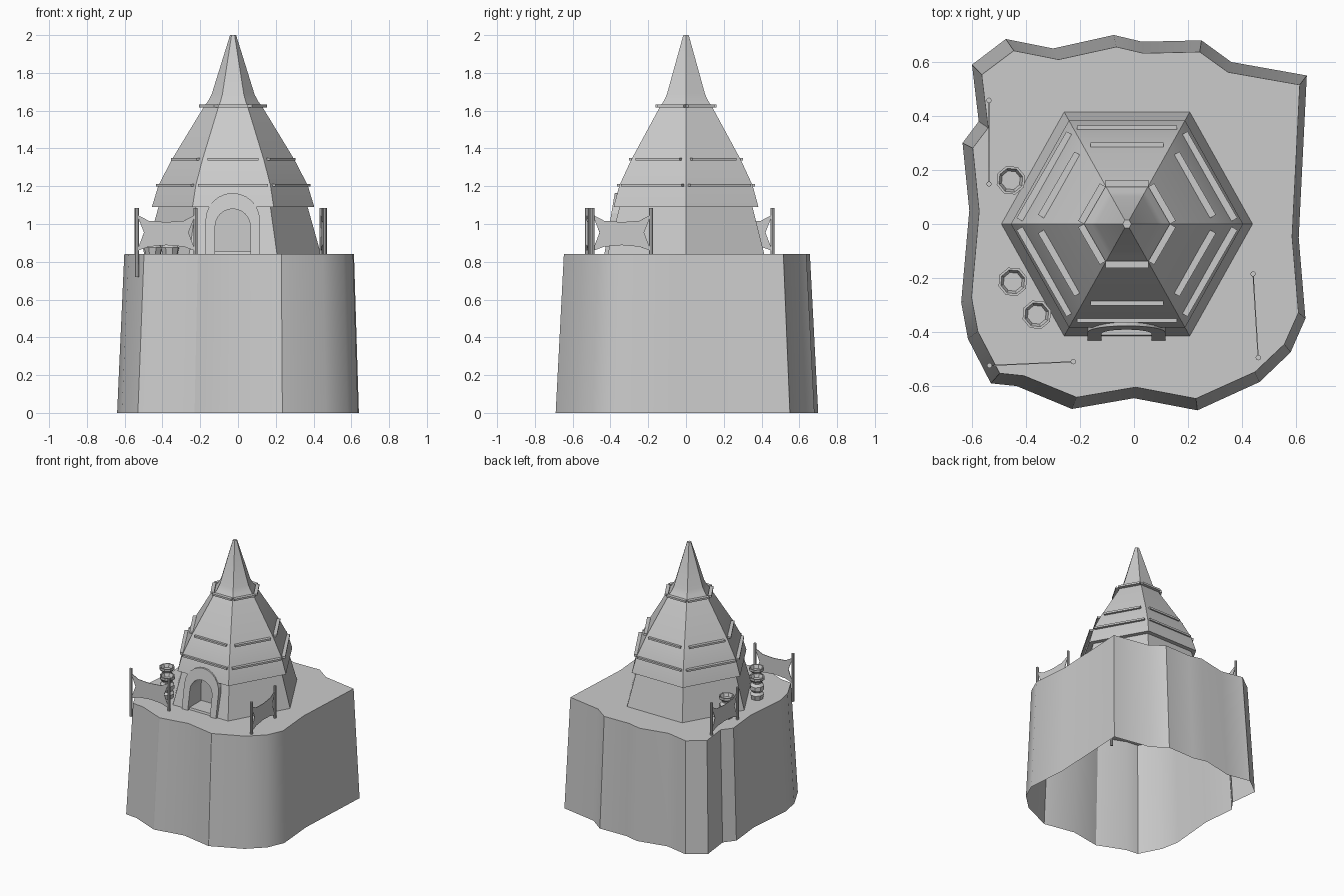
import bpy, bmesh, math
from mathutils import Vector, Matrix

if "Cube" in bpy.data.objects:
    bpy.data.objects.remove(bpy.data.objects["Cube"])

stone = bpy.data.materials.new("plain_grey")
stone.use_nodes = True
GREY = (0.6, 0.6, 0.6, 1)
stone.diffuse_color = GREY
stone.node_tree.nodes["Principled BSDF"].inputs["Base Color"].default_value = GREY

GROUND = 0.84
CX = -0.026  # tent axis


def finish(name, bm, smooth=False):
    bmesh.ops.recalc_face_normals(bm, faces=bm.faces)
    mesh = bpy.data.meshes.new(name)
    bm.to_mesh(mesh)
    bm.free()
    mesh.materials.append(stone)
    ob = bpy.data.objects.new(name, mesh)
    bpy.context.collection.objects.link(ob)
    if smooth:
        bpy.ops.object.select_all(action='DESELECT')
        ob.select_set(True)
        bpy.context.view_layer.objects.active = ob
        bpy.ops.object.shade_smooth_by_angle(angle=math.radians(30))
    return ob


def skin(bm, rings, bottom=True, top=True):
    """Join a list of equal-length closed rings into a tube."""
    loops = [[bm.verts.new(p) for p in ring] for ring in rings]
    n = len(loops[0])
    for a, b in zip(loops, loops[1:]):
        for i in range(n):
            j = (i + 1) % n
            bm.faces.new((a[i], a[j], b[j], b[i]))
    if bottom:
        bm.faces.new(loops[0][::-1])
    if top:
        bm.faces.new(loops[-1])


def ring(n, r, z, x=0, y=0, stretch=1.0, turn=0.0):
    return [(x + r * math.cos(turn + math.tau * i / n),
             y + r * stretch * math.sin(turn + math.tau * i / n), z) for i in range(n)]


def hexagon(r, z):
    return ring(6, r, z, CX, 0, 1.03)


# Rocky base: open underneath, narrowing towards the top
outline = [(-.60, .59), (-.475, .685), (-.30, .65), (-.075, .70), (.03, .675), (.25, .68),
           (.36, .60), (.64, .55), (.61, -.05), (.635, -.35), (.58, -.475), (.465, -.585),
           (.235, -.69), (0, -.645), (-.23, -.685), (-.435, -.60), (-.53, -.59),
           (-.615, -.425), (-.64, -.29), (-.61, .05), (-.635, .30), (-.575, .38)]
bm = bmesh.new()
skin(bm, [[(x, y, 0) for x, y in outline],
          [(x * .95 + .006, y * .937, GROUND) for x, y in outline]], bottom=False)
finish("rock_base", bm, True)

# Lower tent wall
bm = bmesh.new()
skin(bm, [hexagon(.465, GROUND), hexagon(.392, 1.10)])
wall = finish("tent_wall", bm)

# Roof with a lip over the wall
roof = [(.43, 1.09), (.395, 1.205), (.325, 1.34), (.155, 1.62), (.133, 1.65), (.114, 1.685), (.016, 2.0)]
bm = bmesh.new()
skin(bm, [hexagon(r, z) for r, z in roof])
finish("tent_roof", bm, True)

# Slats lying on every roof face
bm = bmesh.new()
for z, dist, half in [(1.625, .15, .08), (1.343, .29, .135), (1.205, .353, .185)]:
    for k in range(6):
        size = Matrix.Diagonal((.025, half * 2, .014, 1))
        place = (Matrix.Translation((CX, 0, z))
                 @ Matrix.Rotation(math.radians(30 + 60 * k), 4, 'Z')
                 @ Matrix.Translation((dist, 0, 0)))
        bmesh.ops.create_cube(bm, size=1, matrix=place @ size)
finish("roof_slats", bm)


# Doorway: arch outline from left foot over the top to right foot
def arch(r, spring, foot, steps=12):
    pts = [(r, foot)]
    pts += [(r * math.cos(math.pi * i / steps), spring + r * math.sin(math.pi * i / steps))
            for i in range(steps + 1)]
    return pts + [(-r, foot)]


DX = -.028
opening = arch(.093, .987, GROUND + .015)
bm = bmesh.new()
skin(bm, [[(DX + x, y, z) for x, z in opening] for y in (-.6, -.27)])
cutter = finish("doorway_cutter", bm)
cutter.hide_render = True
cut = wall.modifiers.new("doorway", 'BOOLEAN')
cut.operation = 'DIFFERENCE'
cut.object = cutter
bpy.context.view_layer.objects.active = wall
bpy.ops.object.modifier_apply(modifier="doorway")
bpy.data.objects.remove(cutter)


# Door frame leaning back with the wall
def lean(x, z, depth):
    return (DX + x, -.432 + (z - GROUND) * .17 + depth, z)


bm = bmesh.new()
inner, outer = arch(.093, .987, GROUND), arch(.144, 1.02, GROUND)
skin(bm, [[lean(*o, 0), lean(*i, 0), lean(*i, .07), lean(*o, .07)]
          for i, o in zip(inner, outer)])
finish("door_frame", bm)

# Banners: two poles with a scalloped cloth between them
cloth = [(0, 1.05), (.2, 1.017), (.5, 1.01), (.8, 1.017), (1, 1.05), (.88, .955),
         (1, .857), (.8, .88), (.5, .888), (.2, .88), (0, .857), (.12, .955)]
for name, a, b in [("front_banner", (-.535, -.524), (-.225, -.51)),
                   ("left_banner", (.441, -.185), (.46, -.495)),
                   ("right_banner", (-.537, .148), (-.537, .458))]:
    a, b = Vector(a), Vector(b)
    side = (b - a).normalized().orthogonal() * .002
    bm = bmesh.new()
    skin(bm, [[(*(a.lerp(b, t) + side * s), z) for t, z in cloth] for s in (-1, 1)])
    finish(name + "_cloth", bm)
    bm = bmesh.new()
    for p in (a, b):
        skin(bm, [ring(8, .01, z, p.x, p.y) for z in (.72, 1.085)])
    finish(name + "_poles", bm)

# Eight-sided jars with a hollow mouth
jar = [(.042, 0), (.05, .035), (.034, .052), (.05, .075), (.05, .1), (.032, .118),
       (.034, .13), (.055, .148), (.055, .165), (.046, .165), (.036, .14)]
for i, (x, y) in enumerate([(-.456, .162), (-.449, -.214), (-.36, -.336)]):
    bm = bmesh.new()
    skin(bm, [ring(8, r, GROUND + z, x, y, turn=.3) for r, z in jar])
    finish(f"jar_{i + 1}", bm)
